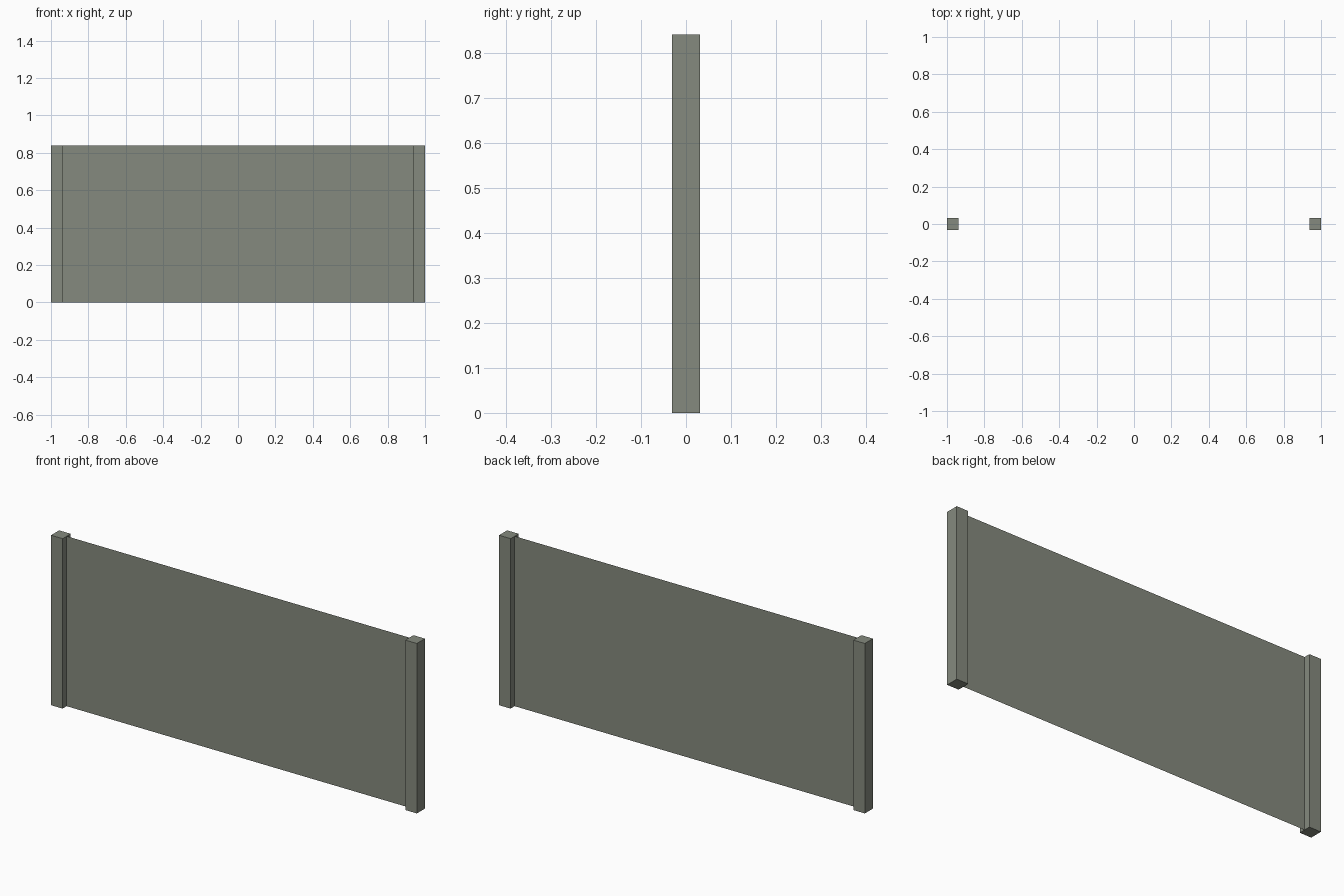
import bpy

if "Cube" in bpy.data.objects:
    bpy.data.objects.remove(bpy.data.objects["Cube"])

H = 0.84      # overall height
W = 0.063     # post width

mat = bpy.data.materials.new("grey green")
mat.diffuse_color = (0.235, 0.255, 0.21, 1)
mat.use_nodes = True
mat.node_tree.nodes["Principled BSDF"].inputs["Base Color"].default_value = mat.diffuse_color


def finish(name):
    ob = bpy.context.object
    ob.name = name
    bpy.ops.object.transform_apply(location=False, rotation=True, scale=True)
    ob.data.materials.append(mat)
    return ob


# Square end posts
for side, name in ((-1, "left_post"), (1, "right_post")):
    bpy.ops.mesh.primitive_cube_add(size=1, location=(side * (1 - W / 2), 0, H / 2))
    bpy.context.object.scale = (W, W, H)
    finish(name)

# Thin sheet stretched between the posts
bpy.ops.mesh.primitive_plane_add(size=1, location=(0, 0, H / 2), rotation=(1.5707963, 0, 0))
bpy.context.object.scale = (2 - 2 * W, H, 1)
finish("panel_sheet")
